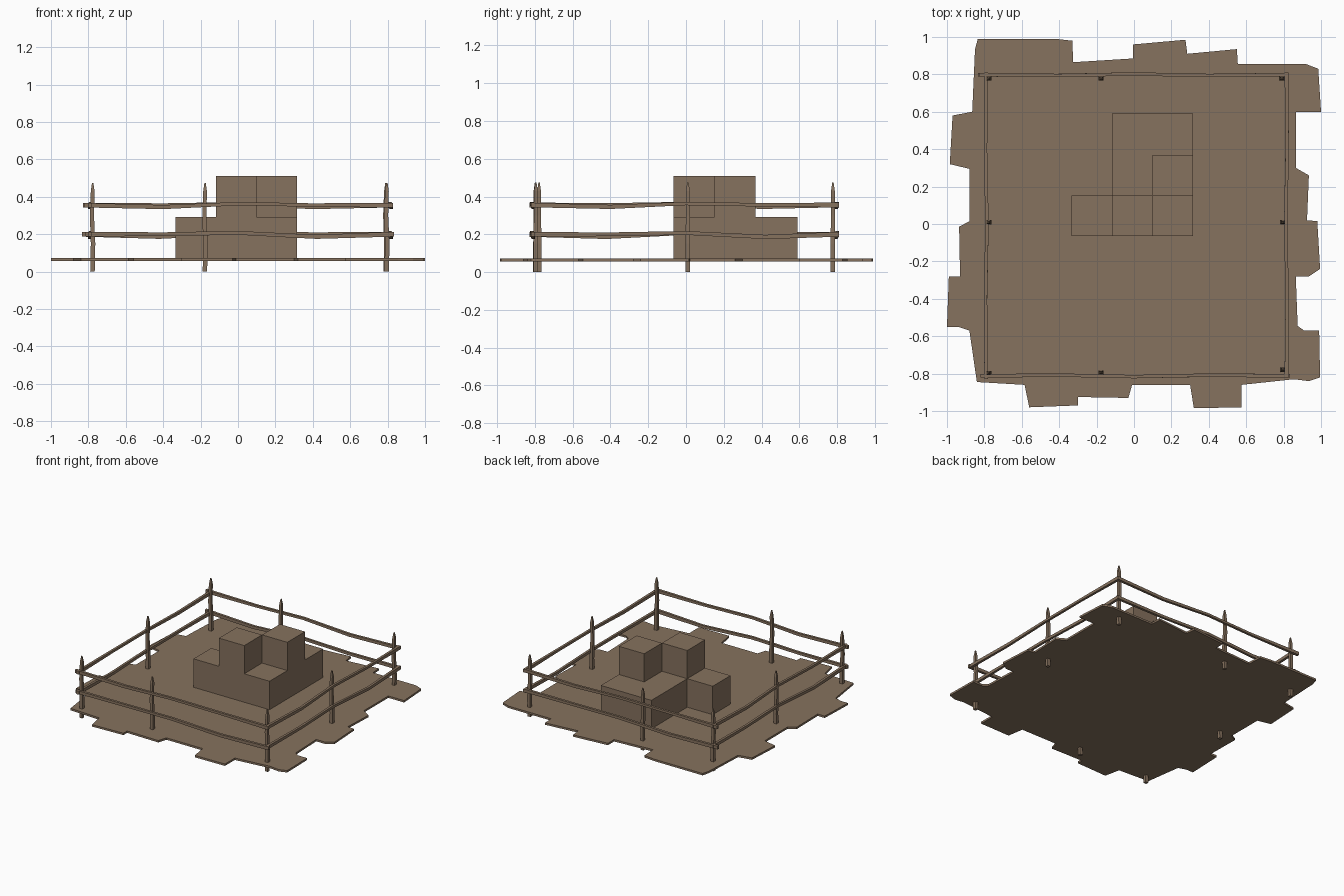
import bpy, bmesh, math
from mathutils import Vector

if "Cube" in bpy.data.objects:
    bpy.data.objects.remove(bpy.data.objects["Cube"])

wood = bpy.data.materials.new("weathered brown wood")
wood.diffuse_color = (0.24, 0.168, 0.112, 1)
wood.use_nodes = True
wood.node_tree.nodes["Principled BSDF"].inputs["Base Color"].default_value = wood.diffuse_color


def finish(bm, name):
    bmesh.ops.recalc_face_normals(bm, faces=bm.faces)
    me = bpy.data.meshes.new(name)
    bm.to_mesh(me)
    bm.free()
    me.materials.append(wood)
    ob = bpy.data.objects.new(name, me)
    bpy.context.collection.objects.link(ob)
    return ob


def prism(name, outline, z0, z1):
    """Flat outline extruded upwards."""
    bm = bmesh.new()
    face = bm.faces.new([bm.verts.new((x, y, z0)) for x, y in outline])
    top = bmesh.ops.extrude_face_region(bm, geom=[face])["geom"]
    bmesh.ops.translate(bm, vec=(0, 0, z1 - z0),
                        verts=[v for v in top if isinstance(v, bmesh.types.BMVert)])
    return finish(bm, name)


def beam(name, stations, side, up):
    """Square bar through stations (centre, width along side, width along up)."""
    bm = bmesh.new()
    side, up = Vector(side), Vector(up)
    rings = []
    for c, w, h in stations:
        rings.append([bm.verts.new(Vector(c) + side * w / 2 * a + up * h / 2 * b)
                      for a, b in ((-1, -1), (1, -1), (1, 1), (-1, 1))])
    for r, s in zip(rings, rings[1:]):
        for i in range(4):
            j = (i + 1) % 4
            bm.faces.new((r[i], r[j], s[j], s[i]))
    bm.faces.new(rings[0][::-1])
    bm.faces.new(rings[-1])
    return finish(bm, name)


# Ragged plank floor, one thin slab with uneven board ends
outline = [
    (-.835, .99), (-.85, .935), (-.865, .60), (-.97, .58), (-.985, .32), (-.88, .295),
    (-.88, .015), (-.935, -.015), (-.93, -.28), (-.99, -.28), (-1, -.55), (-.94, -.55),
    (-.88, -.57), (-.84, -.845), (-.585, -.86), (-.56, -.98), (-.30, -.97), (-.30, -.925),
    (-.03, -.93), (-.01, -.86), (.30, -.86), (.32, -.985), (.575, -.98), (.575, -.86),
    (.855, -.83), (.935, -.84), (.995, -.82), (.99, -.57), (.91, -.57), (.875, -.545),
    (.865, -.28), (.935, -.28), (.995, -.24), (.98, .015), (.925, .02), (.935, .26),
    (.865, .30), (.865, .60), (1, .60), (.985, .83), (.92, .855), (.555, .855),
    (.55, .935), (.285, .91), (.275, .985), (-.005, .96), (-.005, .885), (-.325, .865),
    (-.33, .98), (-.42, .99)]
prism("plank_floor", outline, 0.057, 0.072)

# Stacked crates: L-shaped lower layer and two upper cubes
lower = [(-.335, -.065), (.315, -.065), (.315, .59), (-.117, .59), (-.117, .152), (-.335, .152)]
prism("lower_crates", lower, 0.068, 0.292)
for name, x, y in (("upper_crate_front", -.117, -.065), ("upper_crate_back", .099, .152)):
    prism(name, [(x, y), (x + .216, y), (x + .216, y + .217), (x, y + .217)], 0.292, 0.51)

# Crooked fence posts with pointed tops
posts = [(-.778, .778), (-.177, .778), (.79, .778), (-.778, .01), (.795, .01),
         (-.778, -.797), (-.177, -.795), (.795, -.778)]
profile = [(0, 0, .024), (.15, .003, .024), (.30, -.003, .022), (.43, .001, .02), (.475, .001, .007)]
for i, (x, y) in enumerate(posts):
    beam("fence_post_%d" % (i + 1), [((x + d, y, z), w, w) for z, d, w in profile],
         (1, 0, 0), (0, 1, 0))

# Wavy rails, two on each side, fixed to the outside of the posts
# each entry: position along the rail, height offset, thickness, height
upper_wave = [(-.82, .002, .02, .024), (-.4, -.008, .018, .022), (0, .01, .018, .018),
              (.4, .003, .018, .018), (.83, .002, .02, .026)]
lower_wave = [(-.815, .002, .02, .024), (-.4, .002, .018, .02), (0, .009, .018, .02),
              (.42, -.012, .018, .022), (.835, .002, .02, .026)]
sides = [("front", 0, -.812, 1), ("back", 0, .798, -1),
         ("left", 1, -.79, -1), ("right", 1, .815, 1)]
for side, axis, off, flip in sides:
    for level, z, wave in (("upper", .353, upper_wave), ("lower", .198, lower_wave)):
        pts = []
        for k, (t, dz, w, h) in enumerate(wave):
            bow = (0, .004, -.004, .004, 0)[k] * flip
            t = t * flip
            if axis:
                t = max(-.83, min(.81, t))
            c = (t, off + bow, z + dz) if axis == 0 else (off + bow, t, z + dz)
            pts.append((c, w, h))
        beam("%s_%s_rail" % (side, level), pts, (0, 1, 0) if axis == 0 else (1, 0, 0), (0, 0, 1))
